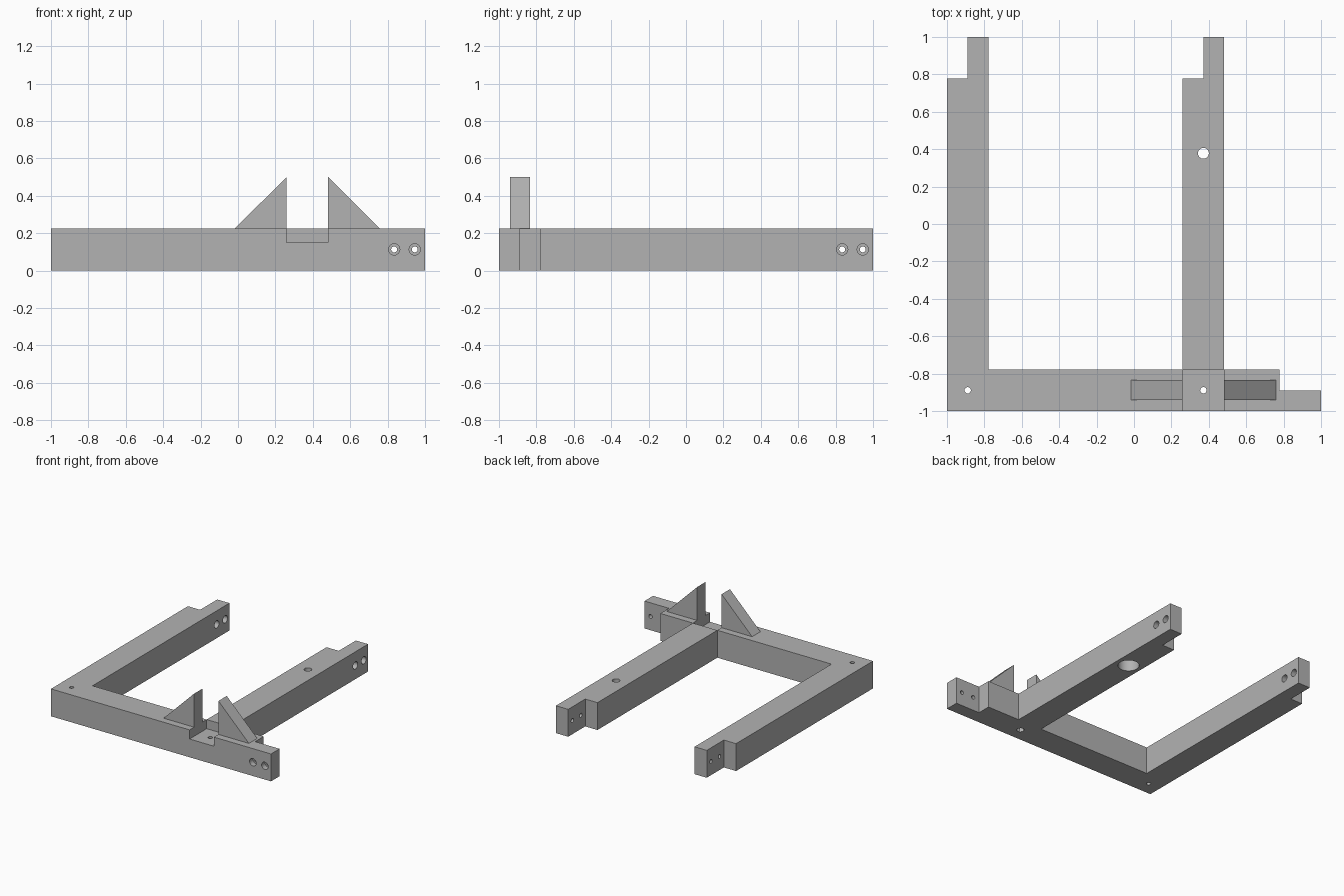
import bpy, bmesh, math
from mathutils import Matrix, Vector

if "Cube" in bpy.data.objects:
    bpy.data.objects.remove(bpy.data.objects["Cube"])

H = 0.225      # beam height
W = 0.222      # beam width
T = W / 2      # tongue thickness

grey = bpy.data.materials.new("warm_grey")
grey.diffuse_color = (0.45, 0.45, 0.45, 1)
grey.use_nodes = True
grey.node_tree.nodes["Principled BSDF"].inputs["Base Color"].default_value = grey.diffuse_color


def prism(name, outline, origin, depth):
    """Extrude a closed outline of 3D points along the depth vector."""
    bm = bmesh.new()
    face = bm.faces.new([bm.verts.new(Vector(p) + Vector(origin)) for p in outline])
    new = bmesh.ops.extrude_face_region(bm, geom=[face])["geom"]
    bmesh.ops.translate(bm, vec=depth, verts=[v for v in new if isinstance(v, bmesh.types.BMVert)])
    bmesh.ops.recalc_face_normals(bm, faces=bm.faces)
    mesh = bpy.data.meshes.new(name)
    bm.to_mesh(mesh)
    bm.free()
    mesh.materials.append(grey)
    obj = bpy.data.objects.new(name, mesh)
    bpy.context.collection.objects.link(obj)
    return obj


def drill(start, end, radius, sides=32):
    """Round (or hexagonal) cutter running from start to end."""
    start, end = Vector(start), Vector(end)
    axis = end - start
    turn = axis.to_track_quat('Z', 'Y')
    ring = [turn @ Vector((radius * math.cos(a), radius * math.sin(a), 0))
            for a in (2 * math.pi * i / sides for i in range(sides))]
    return prism("cutter", ring, start, axis)


def cut(target, cutter):
    mod = target.modifiers.new("cut", 'BOOLEAN')
    mod.operation, mod.solver, mod.object = 'DIFFERENCE', 'EXACT', cutter
    graph = bpy.context.evaluated_depsgraph_get()
    target.data = bpy.data.meshes.new_from_object(target.evaluated_get(graph))
    target.modifiers.clear()
    bpy.data.objects.remove(cutter)


# Frame: front beam and two arms, each ending in a half-width tongue
AL, AR = 0.26, 0.26 + W        # sides of the middle arm
IN = -1 + W                    # inner edge of the front beam
outline = [(-1, -1), (1, -1), (1, -1 + T), (1 - W, -1 + T), (1 - W, IN),
           (AR, IN), (AR, 1), (AR - T, 1), (AR - T, 1 - W), (AL, 1 - W), (AL, IN),
           (IN, IN), (IN, 1), (IN - T, 1), (IN - T, 1 - W), (-1, 1 - W)]
frame = prism("frame", [(x, y, 0) for x, y in outline], (0, 0, 0), (0, 0, H))

# Saddle notch across the front beam
cut(frame, prism("cutter", [(AL, -1.1, 0.15), (AR, -1.1, 0.15), (AR, -1.1, 0.4), (AL, -1.1, 0.4)],
                 (0, 0, 0), (0, 0.1 + W, 0)))

# Counterbored bolt holes in the tongues
for p in (0.835, 0.945):
    cut(frame, drill((p, -1.1, 0.113), (p, -0.8, 0.113), 0.016))
    cut(frame, drill((p, -1.1, 0.113), (p, -0.955, 0.113), 0.03))
    for side in (IN, AR):
        cut(frame, drill((side + 0.1, p, 0.113), (side - 0.2, p, 0.113), 0.016))
        cut(frame, drill((side + 0.1, p, 0.113), (side - 0.045, p, 0.113), 0.03))

# Vertical holes: corner, saddle with nut pocket, arm with wide lower bore
MID = (AL + AR) / 2
for x in (-1 + T, MID):
    cut(frame, drill((x, -1 + T, -0.1), (x, -1 + T, 0.4), 0.017))
cut(frame, drill((MID, -1 + T, -0.1), (MID, -1 + T, 0.05), 0.03, 6))
cut(frame, drill((MID, 0.378, -0.1), (MID, 0.378, 0.4), 0.029))
cut(frame, drill((MID, 0.378, -0.1), (MID, 0.378, 0.15), 0.08))

bpy.context.view_layer.objects.active = frame
frame.select_set(True)
bpy.ops.object.shade_smooth_by_angle(angle=math.radians(30))

# Triangular cheeks on both sides of the saddle
for name, x, s in (("left_cheek", AL, -1), ("right_cheek", AR, 1)):
    prism(name, [(0, 0, H), (s * 0.277, 0, H), (0, 0, 0.5)], (x, -0.942, 0), (0, 0.108, 0))
